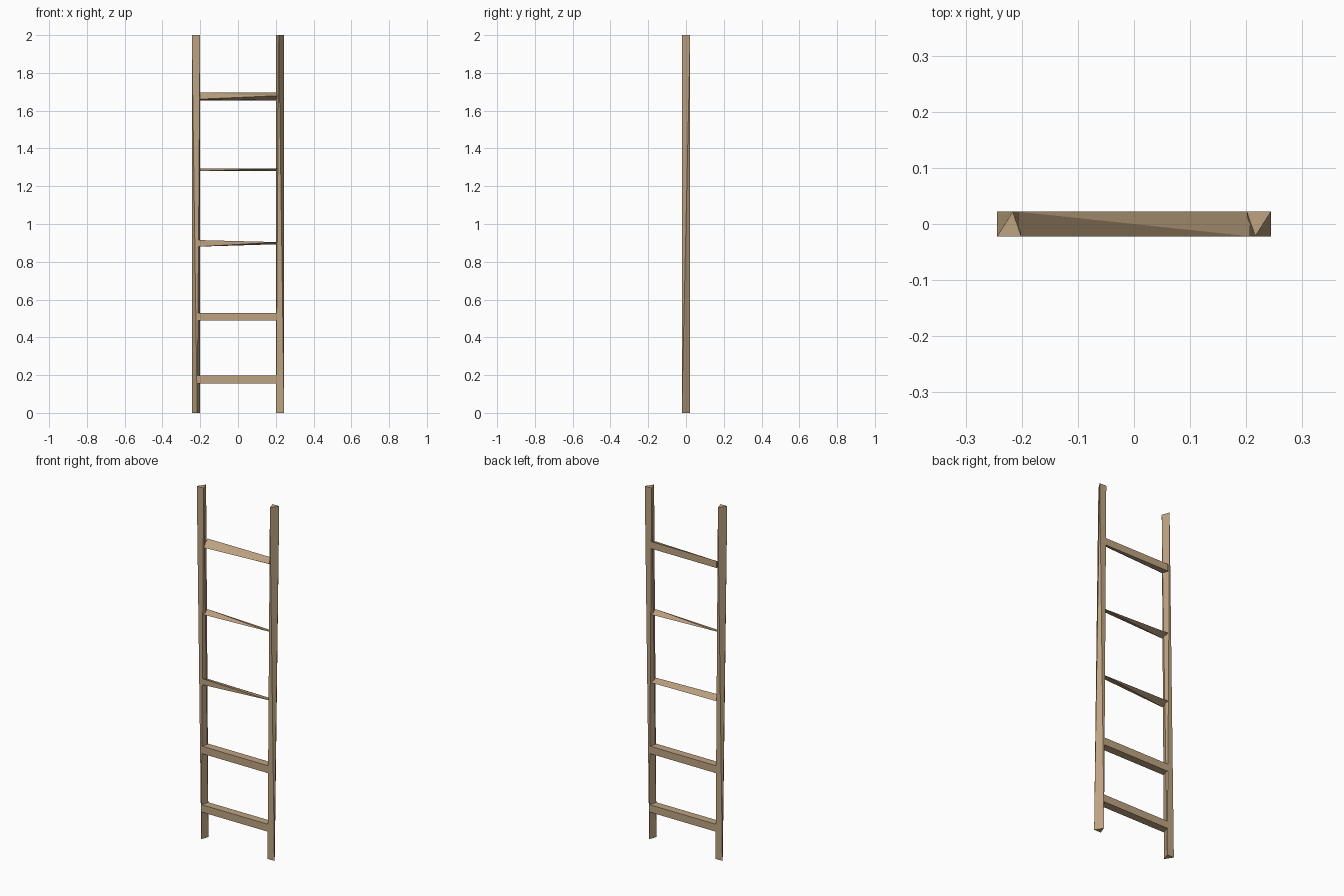
import bpy, bmesh

if "Cube" in bpy.data.objects:
    bpy.data.objects.remove(bpy.data.objects["Cube"])

wood = bpy.data.materials.new("worn_wood")
wood.diffuse_color = (0.52, 0.37, 0.22, 1)
wood.use_nodes = True
wood.node_tree.nodes["Principled BSDF"].inputs["Base Color"].default_value = wood.diffuse_color
D = 0.022            # half depth of all bars
OUT, IN, MID = 0.244, 0.201, 0.216


def hull(name, points):
    """Flat-faced solid wrapped around a few corner points."""
    bm = bmesh.new()
    for p in points:
        bm.verts.new(p)
    bmesh.ops.convex_hull(bm, input=bm.verts[:])
    bmesh.ops.dissolve_limit(bm, angle_limit=0.001, verts=bm.verts[:], edges=bm.edges[:])
    bmesh.ops.recalc_face_normals(bm, faces=bm.faces[:])
    mesh = bpy.data.meshes.new(name)
    bm.to_mesh(mesh)
    bm.free()
    mesh.materials.append(wood)
    obj = bpy.data.objects.new(name, mesh)
    bpy.context.collection.objects.link(obj)
    return obj


# Side rails: triangle at the top, opposite triangle at the foot
for side, s in (("right", 1), ("left", -1)):
    hull(side + "_rail", [
        (s * OUT, s * D, 2), (s * IN, s * D, 2), (s * MID, -s * D, 2),
        (s * OUT, -s * D, 0), (s * IN, -s * D, 0), (s * MID, s * D, 0)])


def rung(name, half, left, right):
    """Rung between two end sections, each a list of (y sign, z)."""
    hull(name, [(-half, y * D, z) for y, z in left] +
               [(half, y * D, z) for y, z in right])


def square(low, high):
    return [(y, z) for y in (-1, 1) for z in (low, high)]


# Two sound square rungs
rung("rung_1", 0.217, square(0.155, 0.197), square(0.155, 0.197))
rung("rung_2", 0.217, square(0.488, 0.53), square(0.488, 0.53))
# Three worn rungs, tapered or twisted
rung("rung_3", 0.212, [(-1, 0.915), (-1, 0.88), (1, 0.898)], [(-1, 0.904), (1, 0.893)])
rung("rung_4", 0.207, [(-1, 1.28), (1, 1.294)], [(-1, 1.294), (1, 1.28)])
rung("rung_5", 0.207, [(1, 1.695), (1, 1.655), (-1, 1.661)],
     [(1, 1.695), (1, 1.655), (-1, 1.679)])
